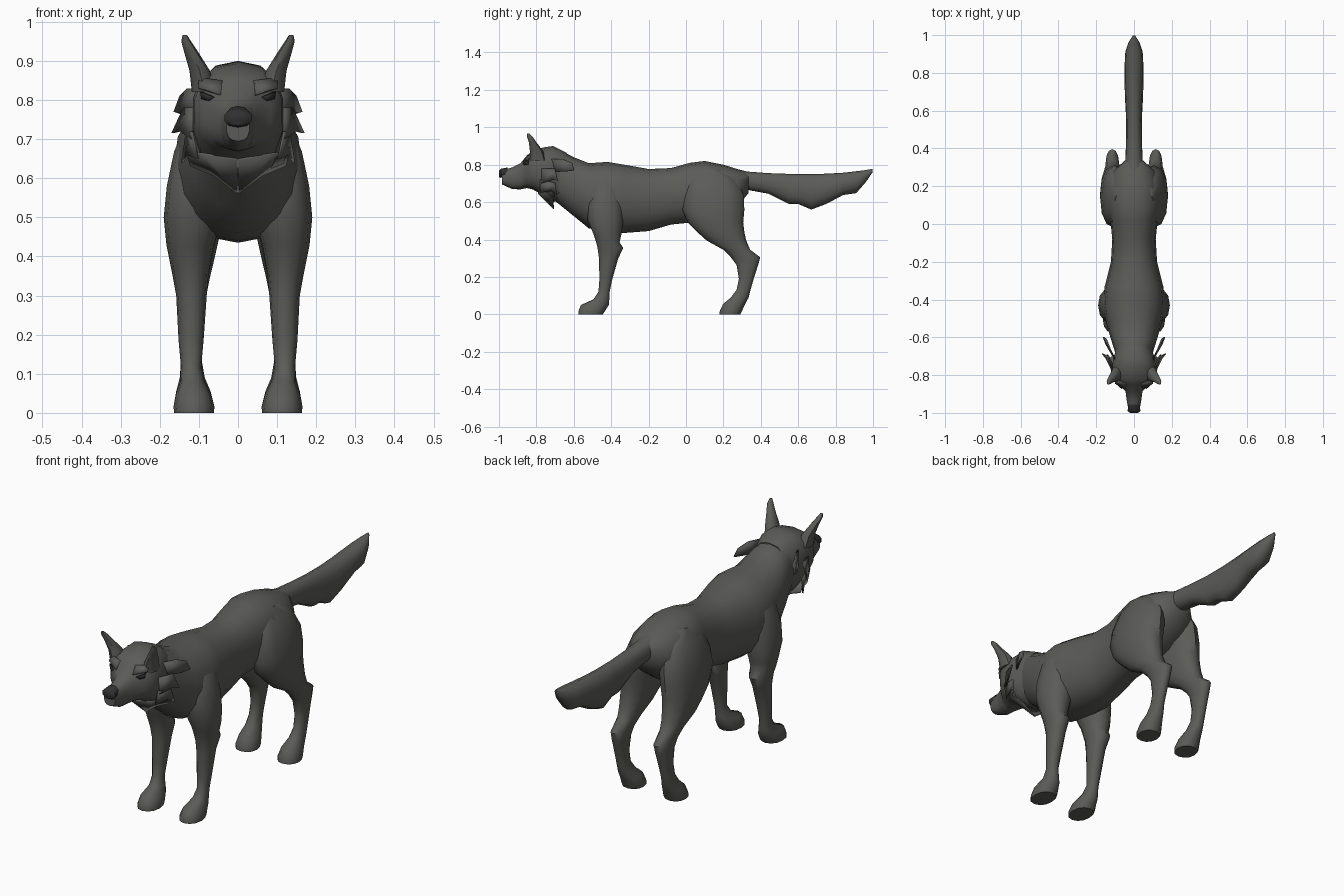
import bpy, bmesh, math
from mathutils import Vector


def material(name, rgb):
    m = bpy.data.materials.new(name)
    m.diffuse_color = (*rgb, 1)
    return m


FUR = material("grey fur", (0.105, 0.105, 0.098))
DARK = material("dark nose and eyes", (0.03, 0.03, 0.03))


def finish(name, bm, mirror=False, mats=(FUR,), thick=0, angle=50):
    bmesh.ops.recalc_face_normals(bm, faces=bm.faces)
    me = bpy.data.meshes.new(name)
    bm.to_mesh(me)
    bm.free()
    ob = bpy.data.objects.new(name, me)
    bpy.context.collection.objects.link(ob)
    for m in mats:
        me.materials.append(m)
    if thick:
        ob.modifiers.new("thickness", 'SOLIDIFY').thickness = thick
    if mirror:
        ob.modifiers.new("mirror", 'MIRROR')
    bpy.ops.object.select_all(action='DESELECT')
    bpy.context.view_layer.objects.active = ob
    ob.select_set(True)
    bpy.ops.object.shade_smooth_by_angle(angle=math.radians(angle))
    return ob


def loft(name, rings, axis, n=14, power=0.9, mirror=False, **kw):
    """Skin closed rings (t, x0, x1, b0, b1); b is z along y, or y along z."""
    bm = bmesh.new()
    loops = []
    for t, x0, x1, b0, b1 in rings:
        loop = []
        for i in range(n):
            a = 2 * math.pi * (i + 0.5) / n + math.pi / 2 - math.pi / n
            c, s = math.cos(a), math.sin(a)
            c = math.copysign(abs(c) ** power, c)
            s = math.copysign(abs(s) ** power, s)
            x = (x0 + x1) / 2 + c * (x1 - x0) / 2
            b = (b0 + b1) / 2 + s * (b1 - b0) / 2
            loop.append(bm.verts.new((x, t, b) if axis == 'y' else (x, b, t)))
        loops.append(loop)
    for p, q in zip(loops, loops[1:]):
        for i in range(n):
            j = (i + 1) % n
            bm.faces.new((p[i], p[j], q[j], q[i]))
    bm.faces.new(loops[0])
    bm.faces.new(loops[-1])
    return finish(name, bm, mirror, **kw)


def centred(rows):
    return [(y, -w, w, lo, hi) for y, w, lo, hi in rows]


def plate(name, pts, mats=(FUR,), thick=0.006):
    bm = bmesh.new()
    bm.faces.new([bm.verts.new(p) for p in pts])
    return finish(name, bm, True, mats, thick)


# Neck, chest, belly and rump: y, half width, bottom, top
loft("torso", centred([
    (-.77, .075, .66, .87), (-.68, .10, .59, .88), (-.60, .125, .525, .84),
    (-.52, .148, .46, .808), (-.42, .165, .44, .815), (-.33, .155, .435, .80),
    (-.20, .122, .445, .777), (-.08, .115, .48, .782), (.02, .125, .49, .81),
    (.10, .142, .49, .82), (.20, .135, .52, .80), (.28, .11, .58, .775),
    (.335, .05, .65, .755)]), 'y', 16)

# Head with muzzle, widening into the cheeks
loft("head", centred([
    (-.985, .03, .695, .77), (-.93, .04, .67, .785), (-.885, .046, .668, .808),
    (-.85, .085, .675, .85), (-.82, .113, .668, .875), (-.76, .118, .635, .893),
    (-.71, .112, .60, .90), (-.64, .09, .62, .865)]), 'y', 14, 0.8)

# Nose pad
loft("nose", centred([
    (-1.0, .022, .735, .767), (-.99, .036, .73, .778), (-.955, .03, .735, .785)]),
    'y', 10, mats=(DARK,))

# Brushy tail
loft("tail", centred([
    (.26, .05, .66, .78), (.33, .046, .665, .763), (.44, .042, .645, .755),
    (.55, .042, .59, .751), (.60, .044, .59, .75), (.67, .048, .56, .75),
    (.75, .05, .59, .752), (.84, .05, .638, .757), (.91, .046, .648, .765),
    (.96, .03, .705, .771), (.998, .006, .76, .778)]), 'y', 12)

# Ears: z, inner x, outer x, front y, back y
loft("ears", [
    (.82, .055, .118, -.835, -.745), (.875, .072, .124, -.835, -.765),
    (.92, .10, .137, -.84, -.80), (.95, .12, .145, -.85, -.82),
    (.966, .13, .142, -.85, -.838)], 'z', 8, mirror=True)

# Front legs with elbow, wrist and paw
loft("front_legs", [
    (.75, .04, .125, -.47, -.37), (.67, .03, .163, -.51, -.345),
    (.58, .03, .182, -.53, -.335), (.50, .04, .19, -.525, -.335),
    (.43, .062, .183, -.495, -.345), (.385, .07, .174, -.48, -.355),
    (.355, .075, .168, -.473, -.335), (.30, .08, .158, -.465, -.362),
    (.185, .088, .152, -.463, -.395), (.12, .094, .146, -.468, -.408),
    (.08, .085, .148, -.495, -.41), (.05, .07, .158, -.562, -.413),
    (.015, .06, .165, -.576, -.435), (0, .062, .163, -.576, -.445)],
    'z', 12, mirror=True)

# Hind legs with haunch, hock and paw
loft("hind_legs", [
    (.775, .03, .10, .06, .20), (.72, .025, .14, .01, .27),
    (.64, .025, .168, -.015, .308), (.56, .03, .18, -.02, .312),
    (.49, .04, .18, .01, .306), (.44, .05, .175, .06, .312),
    (.395, .06, .168, .11, .322), (.345, .072, .156, .20, .343),
    (.305, .08, .15, .24, .397), (.265, .084, .148, .27, .386),
    (.19, .09, .146, .283, .362), (.13, .092, .146, .27, .345),
    (.09, .085, .149, .24, .335), (.055, .07, .158, .198, .316),
    (.015, .06, .165, .18, .298), (0, .062, .163, .18, .29)],
    'z', 12, mirror=True)

# Cheek fur: swept-back side tufts
plate("upper_cheek_tufts", [
    (.10, -.72, .83), (.13, -.66, .83), (.15, -.61, .81), (.165, -.60, .77),
    (.15, -.64, .765), (.115, -.70, .765)])
plate("middle_cheek_tufts", [
    (.11, -.77, .78), (.135, -.70, .78), (.165, -.685, .715), (.145, -.71, .72),
    (.115, -.77, .70)])
plate("lower_cheek_tufts", [
    (.115, -.78, .72), (.13, -.70, .705), (.14, -.69, .64), (.125, -.72, .66),
    (.10, -.78, .65)])

# Pointed throat ruff
plate("throat_ruff", [
    (0, -.79, .65), (.085, -.78, .665), (.13, -.71, .67), (.12, -.70, .635),
    (.06, -.71, .61), (0, -.705, .565)])

# Slanted eyes set on the front of the face
plate("eyes", [
    (.065, -.873, .808), (.098, -.846, .822), (.094, -.848, .803),
    (.078, -.864, .798)], (DARK,), 0.008)

# Heavy brows above the eyes
plate("brows", [
    (.045, -.872, .815), (.102, -.845, .833), (.10, -.825, .858),
    (.04, -.845, .85)])
